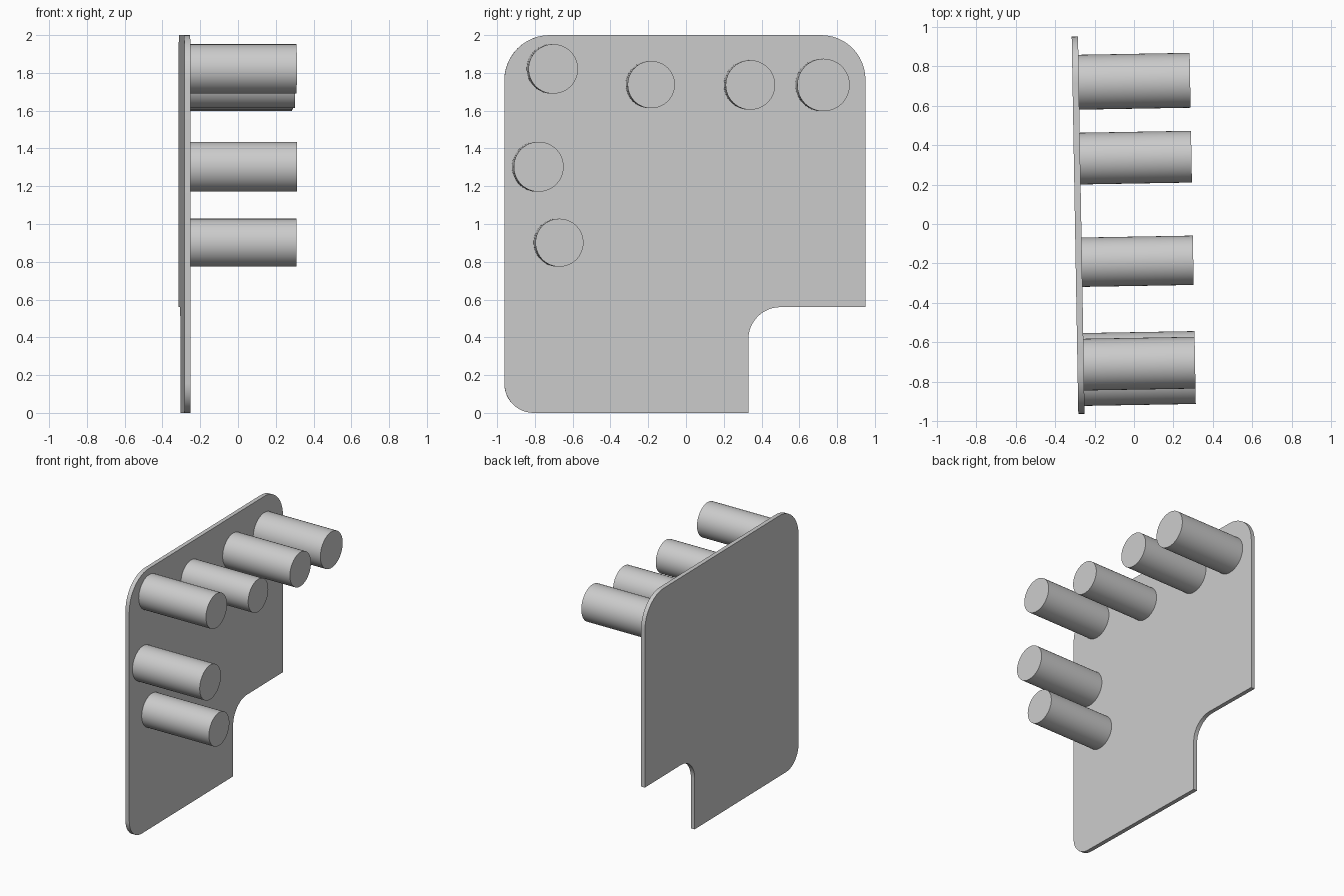
import bpy, bmesh
from math import radians, pi, sin, cos, tan
from mathutils import Matrix, Vector

if "Cube" in bpy.data.objects:
    bpy.data.objects.remove(bpy.data.objects["Cube"])

grey = bpy.data.materials.new("plain grey")
grey.use_nodes = True
colour = (0.6, 0.6, 0.6, 1)
grey.diffuse_color = colour
grey.node_tree.nodes["Principled BSDF"].inputs["Base Color"].default_value = colour

TURN = Matrix.Rotation(radians(1), 4, 'Z')   # the whole part is turned slightly
FACE, THICK, LENGTH = -0.267, 0.032, 0.564


def finish(bm, name):
    bmesh.ops.recalc_face_normals(bm, faces=bm.faces)
    mesh = bpy.data.meshes.new(name)
    bm.to_mesh(mesh)
    bm.free()
    mesh.materials.append(grey)
    obj = bpy.data.objects.new(name, mesh)
    obj.matrix_world = TURN
    bpy.context.collection.objects.link(obj)
    bpy.ops.object.select_all(action='DESELECT')
    obj.select_set(True)
    bpy.context.view_layer.objects.active = obj
    bpy.ops.object.shade_smooth_by_angle(angle=radians(30))


def fillet(prev, corner, nxt, radius, steps=12):
    """Points of a round that replaces a square corner."""
    if not radius:
        return [corner]
    a = (prev - corner).normalized() * radius
    b = (nxt - corner).normalized() * radius
    centre = corner + a + b
    angles = [pi / 2 * i / steps for i in range(steps + 1)]
    return [centre - b * cos(t) - a * sin(t) for t in angles]


# Back plate: outline as y, z, corner radius
outline = [(-0.957, 0, 0.155), (0.335, 0, 0), (0.335, 0.56, 0.17),
           (0.955, 0.56, 0), (0.955, 2, 0.235), (-0.957, 2, 0.24)]
corners = [Vector((FACE - THICK, y, z)) for y, z, r in outline]
bm = bmesh.new()
points = []
for i, (y, z, r) in enumerate(outline):
    points += fillet(corners[i - 1], corners[i], corners[(i + 1) % len(corners)], r)
face = bm.faces.new([bm.verts.new(p) for p in points])
extruded = bmesh.ops.extrude_face_region(bm, geom=[face], use_keep_orig=True)
bmesh.ops.translate(bm, vec=(THICK, 0, 0),
                    verts=[v for v in extruded["geom"] if isinstance(v, bmesh.types.BMVert)])
finish(bm, "back_plate")

# Round pegs: y, z at the free end, radius
pegs = [(-0.703, 1.821, 0.131), (-0.184, 1.738, 0.125), (0.341, 1.736, 0.131),
        (0.728, 1.736, 0.139), (-0.78, 1.303, 0.132), (-0.67, 0.901, 0.127)]
for n, (y, z, r) in enumerate(pegs, 1):
    bm = bmesh.new()
    bmesh.ops.create_cone(bm, cap_ends=True, segments=64, radius1=r, radius2=r, depth=LENGTH)
    place = Matrix.Translation((FACE + LENGTH / 2, y - 0.005, z)) @ Matrix.Rotation(pi / 2, 4, 'Y')
    bmesh.ops.transform(bm, matrix=place, verts=bm.verts)
    finish(bm, f"peg_{n}")
